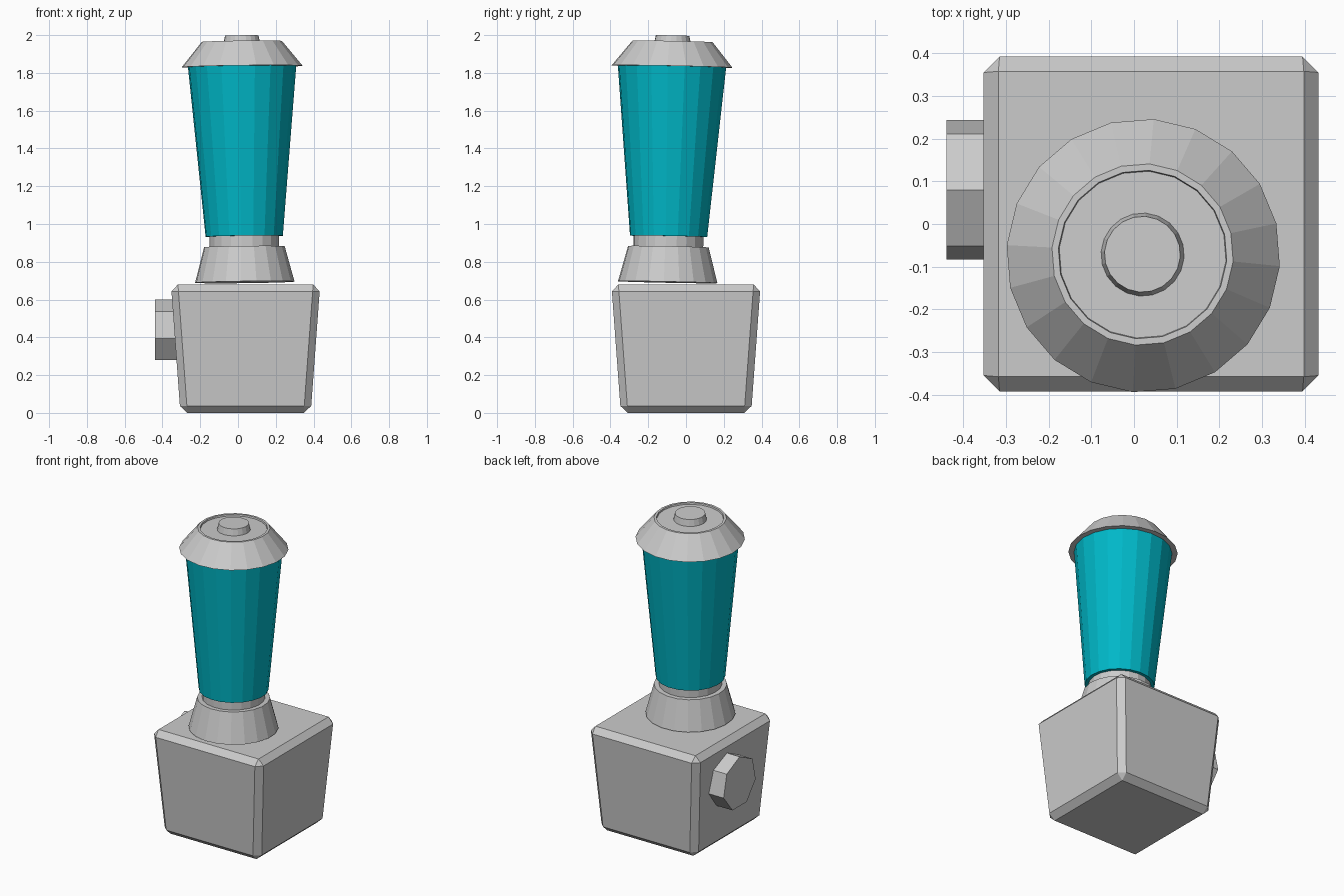
import bpy, bmesh, math
from mathutils import Matrix, Vector

if "Cube" in bpy.data.objects:
    bpy.data.objects.remove(bpy.data.objects["Cube"])

SIDES = 20
# the jug stack leans very slightly, about its foot
LEAN = Vector((-0.0125, 0.02, 1)).normalized()
TILT = Matrix.Translation((0.036, -0.097, 0.692)) @ Vector((0, 0, 1)).rotation_difference(LEAN).to_matrix().to_4x4()


def make_object(name, bm, material=None):
    bmesh.ops.recalc_face_normals(bm, faces=bm.faces)
    mesh = bpy.data.meshes.new(name)
    bm.to_mesh(mesh)
    bm.free()
    obj = bpy.data.objects.new(name, mesh)
    bpy.context.collection.objects.link(obj)
    if material:
        mesh.materials.append(material)
    return obj


def lathe(name, profile, material=None):
    """Closed, flat-faced turned solid; profile is (radius, world height) pairs."""
    bm = bmesh.new()
    rings = []
    for r, z in profile:
        ring = []
        for i in range(SIDES):
            a = 2 * math.pi * i / SIDES - math.radians(4.4)
            ring.append(bm.verts.new(TILT @ Vector((r * math.cos(a), r * math.sin(a), z - 0.692))))
        rings.append(ring)
    for low, high in zip(rings, rings[1:]):
        for i in range(SIDES):
            j = (i + 1) % SIDES
            bm.faces.new((low[i], low[j], high[j], high[i]))
    bm.faces.new(rings[0][::-1])
    bm.faces.new(rings[-1])
    return make_object(name, bm, material)


teal = bpy.data.materials.new("teal")
teal.diffuse_color = (0.0, 0.48, 0.58, 1)
teal.use_nodes = True
teal.node_tree.nodes["Principled BSDF"].inputs["Base Color"].default_value = teal.diffuse_color

# motor base: tapered box with chamfered edges
bm = bmesh.new()
bmesh.ops.create_cube(bm, size=2)
for v in bm.verts:
    half = 0.395 if v.co.z > 0 else 0.345
    v.co = (0.04 + v.co.x * half, v.co.y * half, 0.68 if v.co.z > 0 else 0)
bmesh.ops.bevel(bm, geom=bm.edges[:], offset=0.037, segments=1, affect='EDGES')
make_object("motor_base", bm)

# seven-sided control dial on the left side
bm = bmesh.new()
rings = []
for x in (-0.44, -0.30):
    rings.append([bm.verts.new((x, 0.08 + 0.168 * math.sin(a), 0.432 + 0.168 * math.cos(a)))
                  for a in (2 * math.pi * i / 7 for i in range(7))])
for ring in rings:
    bm.faces.new(ring)
for i in range(7):
    j = (i + 1) % 7
    bm.faces.new((rings[0][i], rings[0][j], rings[1][j], rings[1][i]))
make_object("control_dial", bm)

# collar, neck, jug, lid and lid button
lathe("jug_collar", [(0.264, 0.692), (0.214, 0.88)])
lathe("jug_neck", [(0.185, 0.87), (0.185, 0.945)])
lathe("jug", [(0.205, 0.935), (0.288, 1.84)], teal)
lathe("lid", [(0.321, 1.834), (0.213, 1.967), (0.198, 1.967), (0.196, 1.957)])
lathe("lid_button", [(0.099, 1.95), (0.089, 1.998)])
